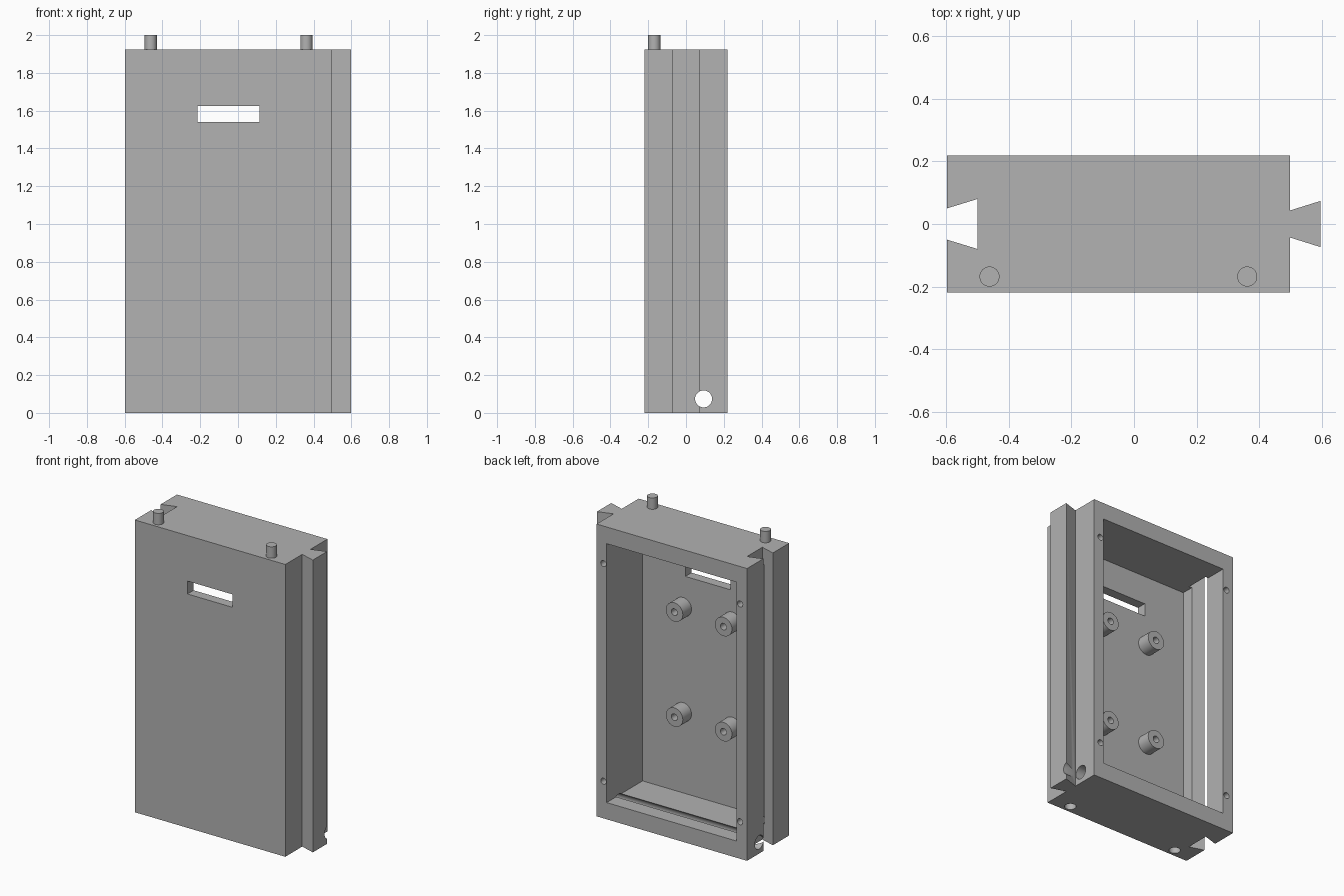
import bpy
import bmesh
from math import pi, radians
from mathutils import Matrix, Vector

if "Cube" in bpy.data.objects:
    bpy.data.objects.remove(bpy.data.objects["Cube"], do_unlink=True)

grey = bpy.data.materials.new("plain grey")
grey.use_nodes = True
grey.diffuse_color = (0.445, 0.445, 0.445, 1)
grey.node_tree.nodes["Principled BSDF"].inputs["Base Color"].default_value = grey.diffuse_color

LEFT, RIGHT = 0.498, -0.598      # case side walls
HALF_DEPTH, HEIGHT = 0.219, 1.925
INNER_FRONT = -0.155             # inside of the front panel
TURN = {"X": Matrix.Rotation(pi / 2, 4, "Y"),
        "Y": Matrix.Rotation(pi / 2, 4, "X"),
        "Z": Matrix.Identity(4)}


def finish(name, bm):
    bmesh.ops.recalc_face_normals(bm, faces=bm.faces)
    mesh = bpy.data.meshes.new(name)
    bm.to_mesh(mesh)
    bm.free()
    mesh.materials.append(grey)
    obj = bpy.data.objects.new(name, mesh)
    bpy.context.collection.objects.link(obj)
    return obj


def box(name, low, high):
    low, high = Vector(low), Vector(high)
    bm = bmesh.new()
    bmesh.ops.create_cube(bm, size=1)
    bmesh.ops.scale(bm, vec=high - low, verts=bm.verts)
    bmesh.ops.translate(bm, vec=(low + high) / 2, verts=bm.verts)
    return finish(name, bm)


def cylinder(name, axis, centre, radius, length, sides=32):
    bm = bmesh.new()
    bmesh.ops.create_cone(bm, cap_ends=True, segments=sides, radius1=radius,
                          radius2=radius, depth=length,
                          matrix=Matrix.Translation(centre) @ TURN[axis])
    return finish(name, bm)


def cut(obj, cutter):
    mod = obj.modifiers.new("cut", "BOOLEAN")
    mod.operation = "DIFFERENCE"
    mod.solver = "EXACT"
    mod.object = cutter
    bpy.context.view_layer.objects.active = obj
    bpy.ops.object.modifier_apply(modifier=mod.name)
    bpy.data.objects.remove(cutter, do_unlink=True)


def smooth(obj):
    bpy.ops.object.select_all(action="DESELECT")
    obj.select_set(True)
    bpy.context.view_layer.objects.active = obj
    bpy.ops.object.shade_smooth_by_angle(angle=radians(30))


# Case: half outline with dovetail tongue and groove, mirrored front to back
half = [(0.597, 0.074), (LEFT, 0.043), (LEFT, HALF_DEPTH),
        (RIGHT, HALF_DEPTH), (RIGHT, 0.05), (-0.5, 0.08)]
outline = half + [(x, -y) for x, y in reversed(half)]
bm = bmesh.new()
base = bm.faces.new([bm.verts.new((x, y, 0)) for x, y in outline])
top = bmesh.ops.extrude_face_region(bm, geom=[base])["geom"]
bmesh.ops.translate(bm, vec=(0, 0, HEIGHT),
                    verts=[v for v in top if isinstance(v, bmesh.types.BMVert)])
case = finish("case", bm)

# Cavity open at the back, which also breaks into the groove
cut(case, box("cavity_cutter", (-0.52, INNER_FRONT, 0.11), (0.425, 0.4, 1.815)))

# Window slot in the front panel
cut(case, box("slot_cutter", (-0.215, -0.4, 1.54), (0.113, -0.1, 1.625)))

# Cable hole running through both sides near the base
cut(case, cylinder("cable_cutter", "X", (0, 0.093, 0.074), 0.045, 1.6))

# Screw holes in the back rim
for x in (0.448, -0.547):
    for z in (0.244, 1.678):
        cut(case, cylinder("screw_cutter", "Y", (x, HALF_DEPTH, z), 0.02, 0.2, 24))

# Locating pegs on top and matching sockets below
for side, x in (("right", -0.462), ("left", 0.362)):
    cut(case, cylinder("socket_cutter", "Z", (x, -0.168, 0), 0.035, 0.17))
    smooth(cylinder(side + "_peg", "Z", (x, -0.168, 1.95), 0.032, 0.1))
smooth(case)

# Hollow mounting posts inside the front panel
for side, x in (("right", -0.228), ("left", 0.13)):
    for level, z in (("lower", 0.643), ("upper", 1.335)):
        post = cylinder(f"{level}_{side}_post", "Y", (x, -0.114, z), 0.062, 0.1)
        cut(post, cylinder("post_cutter", "Y", (x, -0.064, z), 0.022, 0.17, 24))
        smooth(post)
